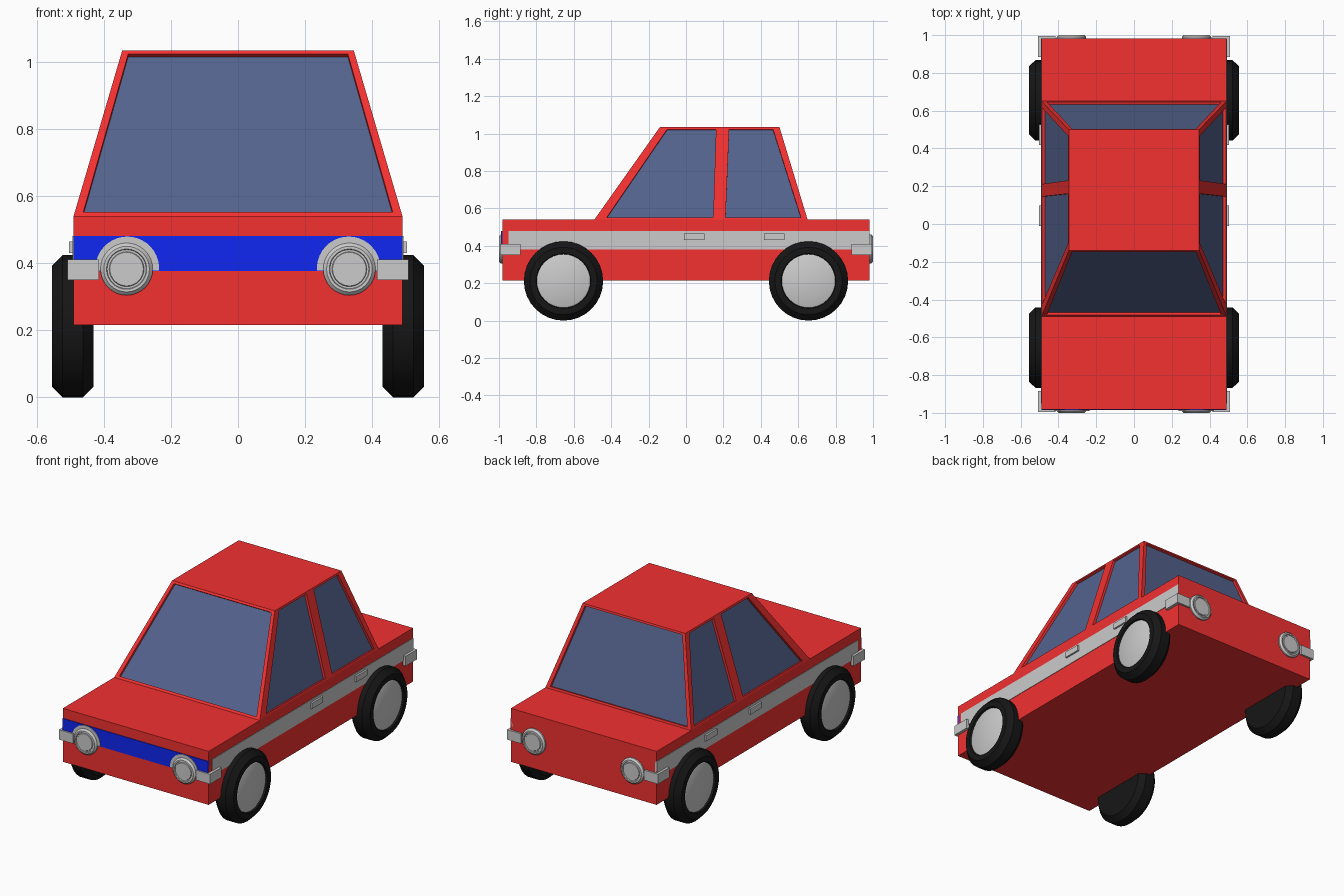
import bpy, bmesh
from math import cos, sin, pi, radians
from mathutils import Vector, Matrix

if "Cube" in bpy.data.objects:
    bpy.data.objects.remove(bpy.data.objects["Cube"])


def material(name, rgb):
    m = bpy.data.materials.new(name)
    m.diffuse_color = (*rgb, 1)
    m.use_nodes = True
    m.node_tree.nodes["Principled BSDF"].inputs["Base Color"].default_value = m.diffuse_color
    return m


RED = material("red_paint", (0.9, 0.03, 0.03))
GLASS = material("dark_glass", (0.09, 0.125, 0.27))
BLACK = material("rubber", (0.008, 0.008, 0.008))
BLUE = material("blue_paint", (0.005, 0.02, 0.9))


def finish(bm, name, mat=None, smooth=False):
    me = bpy.data.meshes.new(name)
    bm.to_mesh(me)
    bm.free()
    ob = bpy.data.objects.new(name, me)
    bpy.context.collection.objects.link(ob)
    if mat:
        me.materials.append(mat)
    if smooth:
        bpy.ops.object.select_all(action='DESELECT')
        ob.select_set(True)
        bpy.context.view_layer.objects.active = ob
        bpy.ops.object.shade_smooth_by_angle(angle=radians(30))
    return ob


def box(name, lo, hi, mat=None):
    lo, hi = Vector(lo), Vector(hi)
    bm = bmesh.new()
    bmesh.ops.create_cube(bm, size=1, matrix=Matrix.Translation((lo + hi) / 2)
                          @ Matrix.Diagonal((*(hi - lo), 1)))
    return finish(bm, name, mat)


def lathe(name, profile, centre, axis, mat=None, steps=32):
    """Spin (radius, height) points around an axis through centre."""
    bm = bmesh.new()
    vs = [bm.verts.new((r, 0, h)) for r, h in profile]
    es = [bm.edges.new(p) for p in zip(vs, vs[1:])]
    bmesh.ops.spin(bm, geom=vs + es, cent=(0, 0, 0), axis=(0, 0, 1),
                   angle=2 * pi, steps=steps)
    bmesh.ops.remove_doubles(bm, verts=bm.verts, dist=1e-4)
    bmesh.ops.recalc_face_normals(bm, faces=bm.faces)
    rot = Vector(axis).to_track_quat('Z', 'Y').to_matrix().to_4x4()
    bm.transform(Matrix.Translation(centre) @ rot)
    return finish(bm, name, mat, True)


# Lower body
box("body", (-0.49, -0.982, 0.215), (0.49, 0.982, 0.54), RED)

# Cabin: four sloped walls with recessed glass, plus the roof
frame, glass = bmesh.new(), bmesh.new()


def add_face(bm, pts):
    bm.faces.new([bm.verts.new(p) for p in pts])


def wall(bl, br, tr, tl, us, vs, depth=0.015):
    """Grid of cells; odd columns in the middle row become windows."""
    n = (br - bl).cross(tl - bl).normalized() * depth

    def point(u, v):
        bottom, top = bl.lerp(br, u[0]), tl.lerp(tr, u[1])
        return bottom.lerp(top, v)
    for i in range(len(us) - 1):
        for j in range(3):
            quad = [point(us[i], vs[j]), point(us[i + 1], vs[j]),
                    point(us[i + 1], vs[j + 1]), point(us[i], vs[j + 1])]
            if j == 1 and i % 2:
                inner = [p - n for p in quad]
                add_face(glass, inner)
                for k in range(4):
                    m = (k + 1) % 4
                    add_face(frame, [quad[k], quad[m], inner[m], inner[k]])
            else:
                add_face(frame, quad)


low = [Vector((x, y, 0.54)) for x, y in ((-.49, -.49), (.49, -.49), (.49, .65), (-.49, .65))]
top = [Vector((x, y, 1.034)) for x, y in ((-.345, -.14), (.345, -.14), (.345, .5), (-.345, .5))]
end_us = [(0, 0), (.026, .03), (.974, .97), (1, 1)]
side_us = [(0, 0), (.051, .073), (.557, .47), (.615, .58), (.972, .94), (1, 1)]
mirror_us = [(1 - a, 1 - b) for a, b in reversed(side_us)]
for k, us in enumerate((end_us, side_us, end_us, mirror_us)):
    m = (k + 1) % 4
    wall(low[k], low[m], top[m], top[k], us, (0, .025, .977, 1))
add_face(frame, top)
bmesh.ops.remove_doubles(frame, verts=frame.verts, dist=1e-4)
finish(frame, "cabin", RED)
finish(glass, "windows", GLASS)

# Front blue band
box("front_band", (-0.49, -0.986, 0.377), (0.49, -0.97, 0.48), BLUE)

tyre = [(0, -.0625), (.18, -.0625), (.212, -.03), (.212, .03), (.18, .0625),
        (.147, .0625), (.142, .045), (0, .045)]
hub = [(.143, .04), (.143, .052), (.135, .056), (0, .056)]
lamp = [(.078, 0), (.078, .008), (.068, .018), (.06, .018), (.058, .012),
        (.052, .012), (.05, .016), (0, .016)]

for s, side in ((1, "right"), (-1, "left")):
    # Side stripe and door handles
    xs = sorted((s * 0.48, s * 0.493))
    box(f"{side}_stripe", (xs[0], -0.95, 0.38), (xs[1], 0.982, 0.48))
    xs = sorted((s * 0.485, s * 0.504))
    for y, door in ((-0.01, "front"), (0.418, "rear")):
        box(f"{side}_{door}_handle", (xs[0], y, 0.43), (xs[1], y + 0.108, 0.465))

    for e, end in ((-1, "front"), (1, "rear")):
        # Wheels
        c = (s * 0.4925, e * 0.655, 0.212)
        lathe(f"{end}_{side}_tyre", tyre, c, (s, 0, 0), BLACK)
        lathe(f"{end}_{side}_hubcap", hub, c, (s, 0, 0))
        # Lamps and corner bumpers
        lathe(f"{end}_{side}_lamp", lamp, (s * 0.332, e * 0.982, 0.382), (0, e, 0))
        xs, ys = sorted((s * 0.415, s * 0.508)), sorted((e * 0.885, e * 0.994))
        box(f"{end}_{side}_bumper", (xs[0], ys[0], 0.35), (xs[1], ys[1], 0.41))

    # Rounded surround where the front band meets the lamp
    bm = bmesh.new()
    arc = [radians(-4 + 188 * i / 20) for i in range(21)]
    f = bm.faces.new([bm.verts.new((s * 0.33 + 0.095 * cos(a), -0.989, 0.384 + 0.095 * sin(a)))
                      for a in arc])
    ext = bmesh.ops.extrude_face_region(bm, geom=[f], use_keep_orig=True)
    moved = [g for g in ext["geom"] if isinstance(g, bmesh.types.BMVert)]
    bmesh.ops.translate(bm, verts=moved, vec=(0, 0.015, 0))
    bmesh.ops.recalc_face_normals(bm, faces=bm.faces)
    finish(bm, f"{side}_lamp_surround")
